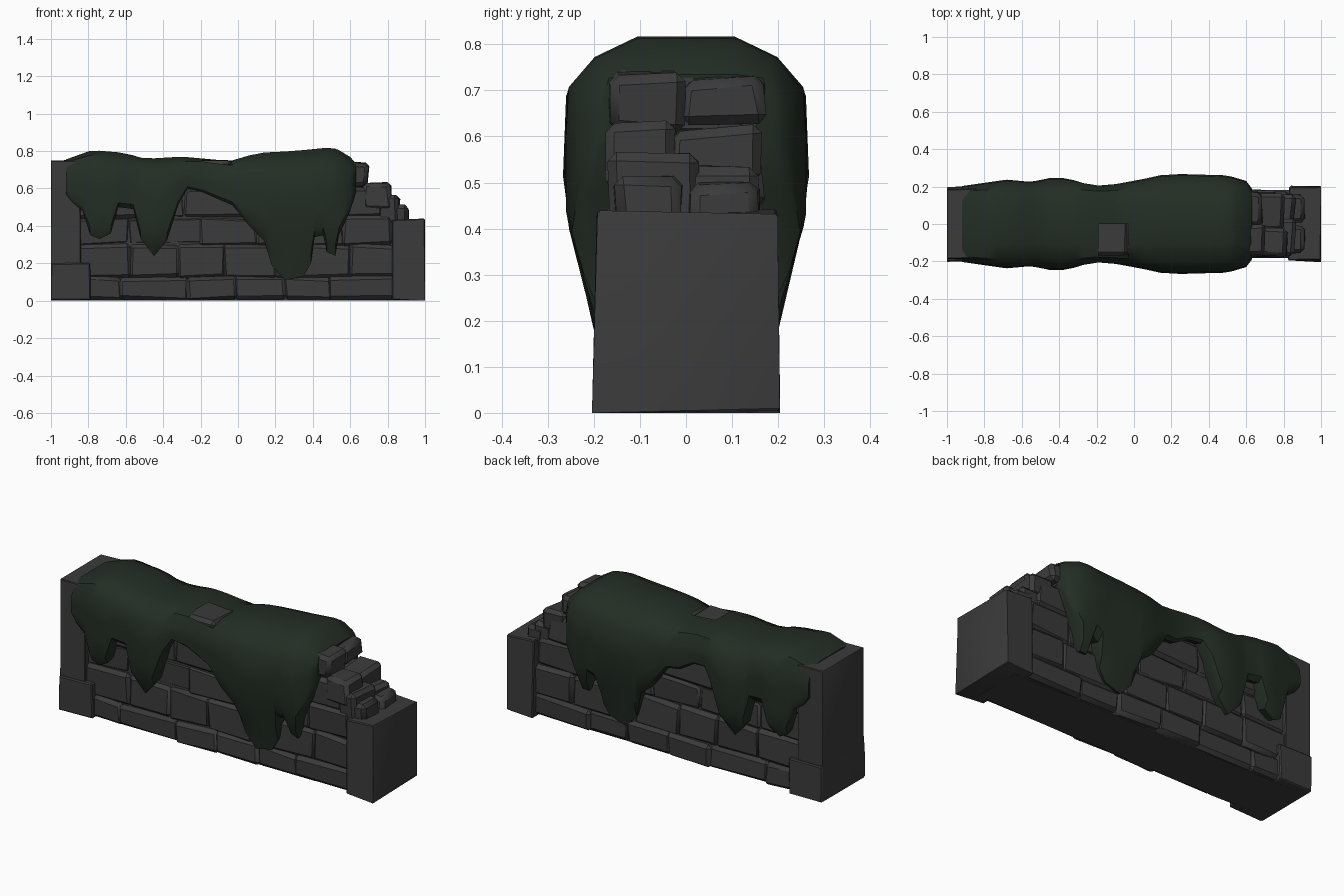
import bpy, bmesh, math, random
from mathutils import Vector

if "Cube" in bpy.data.objects:
    bpy.data.objects.remove(bpy.data.objects["Cube"])

random.seed(4)


def material(name, rgb):
    m = bpy.data.materials.new(name)
    m.diffuse_color = (*rgb, 1)
    m.use_nodes = True
    m.node_tree.nodes["Principled BSDF"].inputs["Base Color"].default_value = m.diffuse_color
    return m


STONE = material("dark stone", (0.043, 0.043, 0.043))
IVY = material("ivy green", (0.0165, 0.027, 0.0175))


def finish(bm, name, mat, angle):
    bmesh.ops.recalc_face_normals(bm, faces=bm.faces)
    me = bpy.data.meshes.new(name)
    bm.to_mesh(me)
    bm.free()
    me.materials.append(mat)
    me.shade_smooth()
    me.set_sharp_from_angle(angle=math.radians(angle))
    ob = bpy.data.objects.new(name, me)
    bpy.context.collection.objects.link(ob)
    return ob


def add_block(bm, x0, x1, y0, y1, z0, z1, jitter=0.012, bevel=0.018):
    """One rough stone: jittered box with chipped edges, kept inside the overall bounds."""
    b = bmesh.new()
    bmesh.ops.create_cube(b, size=1)
    for v in b.verts:
        c = v.co
        v.co = Vector(((x0 + x1) / 2 + c.x * (x1 - x0), (y0 + y1) / 2 + c.y * (y1 - y0),
                       (z0 + z1) / 2 + c.z * (z1 - z0)))
        v.co += Vector([random.uniform(-jitter, jitter) for _ in range(3)])
    if bevel:
        bmesh.ops.bevel(b, geom=b.edges[:], offset=bevel, segments=1, affect='EDGES')
    for v in b.verts:
        v.co.x = max(-1, min(1, v.co.x))
        v.co.z = max(0, v.co.z)
    tmp = bpy.data.meshes.new("tmp")
    b.to_mesh(tmp)
    b.free()
    bm.from_mesh(tmp)
    bpy.data.meshes.remove(tmp)


def lerp(table, x):
    """Piecewise linear lookup in a list of (x, value)."""
    if x <= table[0][0]:
        return table[0][1]
    for (a, u), (b, v) in zip(table, table[1:]):
        if x <= b:
            return u + (v - u) * (x - a) / (b - a)
    return table[-1][1]


# Solid core of the wall
bm = bmesh.new()
add_block(bm, -0.95, 0.60, -0.15, 0.15, 0, 0.73, 0, 0)
add_block(bm, 0.55, 0.76, -0.145, 0.145, 0, 0.56, 0, 0)
add_block(bm, 0.70, 0.90, -0.145, 0.145, 0, 0.42, 0, 0)
finish(bm, "wall_core", STONE, 30)

# Courses of rough stones: bottom, top, right end, half depth
bm = bmesh.new()
for z0, z1, xe, d in [(0, 0.13, 0.84, 0.182), (0.12, 0.30, 0.84, 0.168), (0.29, 0.45, 0.82, 0.162),
                      (0.44, 0.61, 0.76, 0.162), (0.60, 0.742, 0.62, 0.168)]:
    x = -0.86
    while x < xe - 0.02:
        n = min(xe, x + random.uniform(0.2, 0.4))
        if xe - n < 0.13:
            n = xe
        e = random.uniform(-0.008, 0.008)
        add_block(bm, x - 0.01, n + 0.01, -d - e, d + e, z0, z1, 0.009, 0.02)
        x = n
finish(bm, "wall_stones", STONE, 35)

# Crumbling steps at the right end
bm = bmesh.new()
for x0, x1, y0, y1, z0, z1 in [
        (0.58, 0.70, -0.17, 0.0, 0.61, 0.735), (0.58, 0.69, -0.01, 0.17, 0.62, 0.725),
        (0.66, 0.82, -0.165, -0.02, 0.48, 0.635), (0.66, 0.80, -0.03, 0.16, 0.49, 0.62),
        (0.74, 0.86, -0.16, 0.02, 0.40, 0.57), (0.74, 0.86, 0.0, 0.155, 0.40, 0.54),
        (0.80, 0.92, -0.15, -0.01, 0.38, 0.51), (0.80, 0.91, 0.0, 0.16, 0.38, 0.50)]:
    add_block(bm, x0, x1, y0, y1, z0, z1, 0.012, 0.02)
finish(bm, "broken_steps", STONE, 35)

# End pillars and the left foot block
bm = bmesh.new()
add_block(bm, -1, -0.84, -0.187, 0.187, 0, 0.75, 0.005, 0.004)
finish(bm, "left_pillar", STONE, 30)
bm = bmesh.new()
add_block(bm, -1, -0.79, -0.198, 0.198, 0, 0.20, 0.005, 0.006)
finish(bm, "left_foot", STONE, 30)
bm = bmesh.new()
add_block(bm, 0.83, 1, -0.197, 0.197, 0, 0.435, 0.008, 0.005)
finish(bm, "right_pillar", STONE, 30)

# Ivy blanket: ridge height, half width and hanging edge along x
TOP = [(-0.92, 0.755), (-0.78, 0.805), (-0.6, 0.79), (-0.5, 0.758), (-0.3, 0.77), (-0.1, 0.752),
       (-0.02, 0.75), (0.1, 0.79), (0.3, 0.80), (0.5, 0.82), (0.58, 0.79), (0.63, 0.735)]
WIDTH = [(-0.92, 0.203), (-0.8, 0.22), (-0.68, 0.237), (-0.55, 0.225), (-0.43, 0.25), (-0.35, 0.243),
         (-0.22, 0.203), (-0.1, 0.213), (0.05, 0.24), (0.13, 0.26), (0.25, 0.267), (0.5, 0.26),
         (0.6, 0.23), (0.63, 0.19)]
HANG = [(-0.92, 0.57), (-0.89, 0.53), (-0.83, 0.48), (-0.79, 0.35), (-0.74, 0.33), (-0.68, 0.36),
        (-0.64, 0.5), (-0.56, 0.49), (-0.52, 0.33), (-0.45, 0.24), (-0.38, 0.32), (-0.32, 0.51),
        (-0.27, 0.6), (-0.19, 0.58), (-0.1, 0.54), (-0.03, 0.51), (0.06, 0.4), (0.14, 0.32),
        (0.18, 0.19), (0.25, 0.11), (0.35, 0.13), (0.39, 0.20), (0.41, 0.34), (0.455, 0.35),
        (0.475, 0.26), (0.52, 0.24), (0.54, 0.35), (0.60, 0.48), (0.63, 0.58)]
FLARE = [(0.1, 0.195), (0.18, 0.20), (0.28, 0.215), (0.34, 0.235), (0.45, 0.27)]


def half_section(x, shift):
    top, w, low = lerp(TOP, x), lerp(WIDTH, x), lerp(HANG, x) + shift
    k = max(0, min(1, (w - 0.19) / 0.07))
    pts = [((0.55 - 0.15 * k) * w, top), ((0.88 - 0.12 * k) * w, top - 0.008 - 0.037 * k)]
    z1 = top - 0.07 - 0.04 * k
    pts.append((w * 0.975, z1))
    for t in (0.3, 0.6, 0.88):
        z = z1 + (low - z1) * t
        pts.append((min(w, lerp(FLARE, z)), z))
    pts.append((min(w, lerp(FLARE, low)) * 0.5 + 0.092, low))
    pts.append((0.13, low + 0.025))
    return pts


bm = bmesh.new()
cols = []
for x, _ in HANG:
    front = half_section(x, 0)
    back = half_section(x, random.uniform(-0.015, 0.015))
    ring = [(-y, z) for y, z in reversed(front)] + [(0, lerp(TOP, x))] + back
    cols.append([bm.verts.new((x, y, z)) for y, z in ring])
for a, b in zip(cols, cols[1:]):
    for i in range(len(a) - 1):
        bm.faces.new((a[i], a[i + 1], b[i + 1], b[i]))
for c in (cols[0], cols[-1]):
    bm.faces.new(c)
bmesh.ops.recalc_face_normals(bm, faces=bm.faces)
# Bare patch where the stone shows through on top
bare = [f for f in bm.faces if -0.19 < f.calc_center_median().x < -0.03
        and -0.175 < f.calc_center_median().y < 0 and f.calc_center_median().z > 0.7]
bmesh.ops.delete(bm, geom=bare, context='FACES')
finish(bm, "ivy_blanket", IVY, 40)
